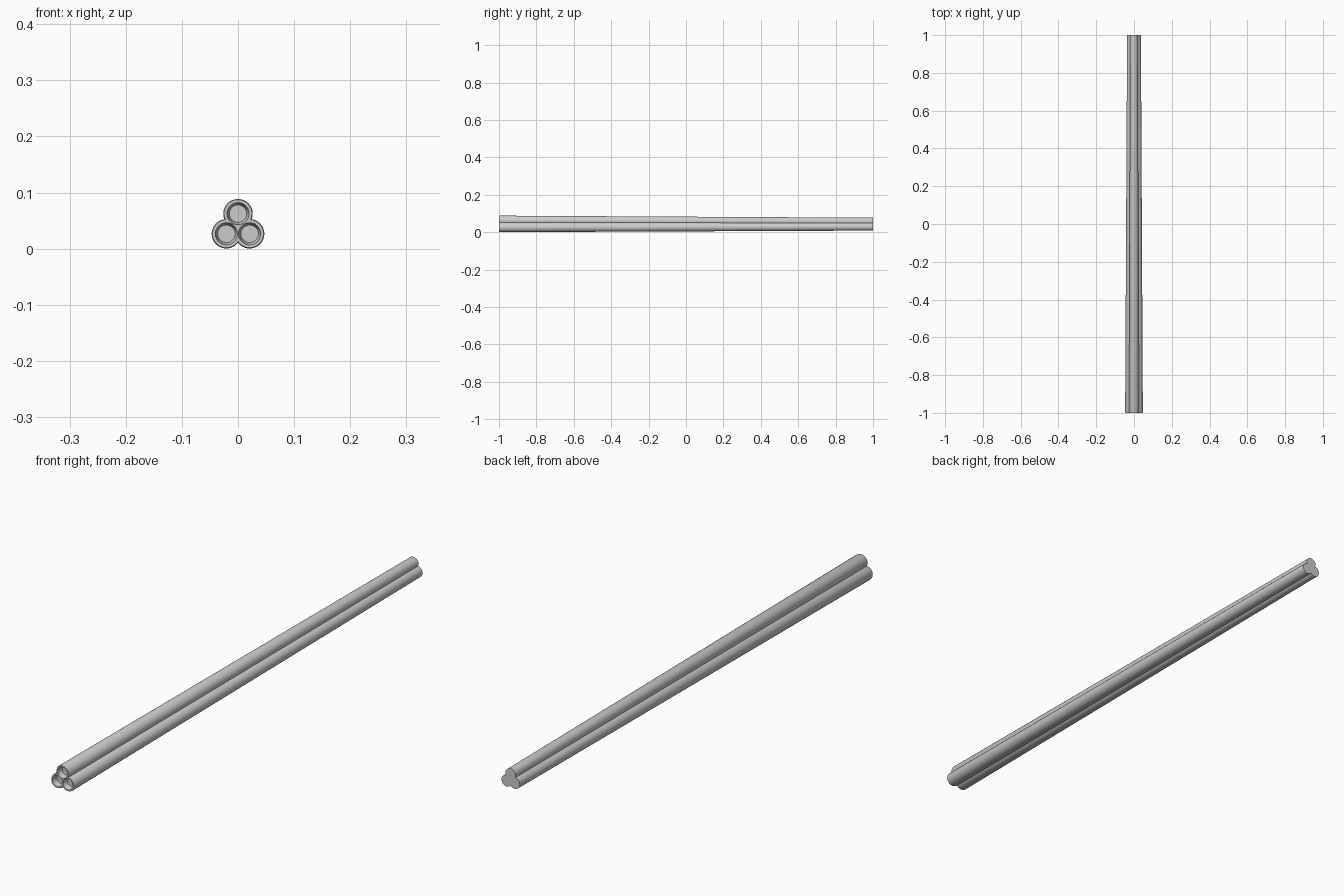
import bpy, bmesh, math

if "Cube" in bpy.data.objects:
    bpy.data.objects.remove(bpy.data.objects["Cube"])

MID_Z = 0.0385      # height of the bundle axis
D, R = 0.0239, 0.0262   # lobe offset and tube radius at the front
BACK = 0.78         # taper of the whole bundle towards the back
ARC, BORE = 28, 36
LOBES = [math.radians(a) for a in (90, 210, 330)]

bm = bmesh.new()


def ring(points, y):
    return [bm.verts.new((x, y, MID_Z + z)) for x, z in points]


def clover(d, r):
    # outline of three overlapping circles
    pts = []
    half = math.radians(150) - math.acos(min(1, d * math.sin(math.pi / 3) / r))
    for a in LOBES:
        cx, cz = d * math.cos(a), d * math.sin(a)
        for i in range(ARC):
            t = a - half + 2 * half * i / ARC
            pts.append((cx + r * math.cos(t), cz + r * math.sin(t)))
    return pts


def circle(a, r):
    cx, cz = D * math.cos(a), D * math.sin(a)
    return [(cx + r * math.cos(2 * math.pi * i / BORE),
             cz + r * math.sin(2 * math.pi * i / BORE)) for i in range(BORE)]


def bridge(a, b):
    n = len(a)
    for i in range(n):
        j = (i + 1) % n
        bm.faces.new((a[i], a[j], b[j], b[i]))


def loop_edges(vs):
    return [bm.edges.get((vs[i], vs[(i + 1) % len(vs)])) for i in range(len(vs))]


# tapered outer skin with a softened front rim
front = ring(clover(D, R - 0.0015), -1)
rim = ring(clover(D, R), -0.996)
back = ring(clover(D * BACK, R * BACK), 1)
bridge(front, rim)
bridge(rim, back)
bm.faces.new(back)

# three shallow conical bores
rim_edges = loop_edges(front)
for a in LOBES:
    mouth = ring(circle(a, 0.0198), -1)
    floor = ring(circle(a, 0.0155), -0.98)
    bridge(mouth, floor)
    bm.faces.new(floor)
    rim_edges += loop_edges(mouth)

# front face around the bores
bmesh.ops.triangle_fill(bm, edges=rim_edges, use_beauty=True, normal=(0, -1, 0))
bmesh.ops.recalc_face_normals(bm, faces=bm.faces[:])

mesh = bpy.data.meshes.new("triple_tube")
bm.to_mesh(mesh)
bm.free()
tube = bpy.data.objects.new("triple_tube", mesh)
bpy.context.collection.objects.link(tube)
bpy.context.view_layer.objects.active = tube
tube.select_set(True)
bpy.ops.object.shade_smooth_by_angle(angle=math.radians(30))
